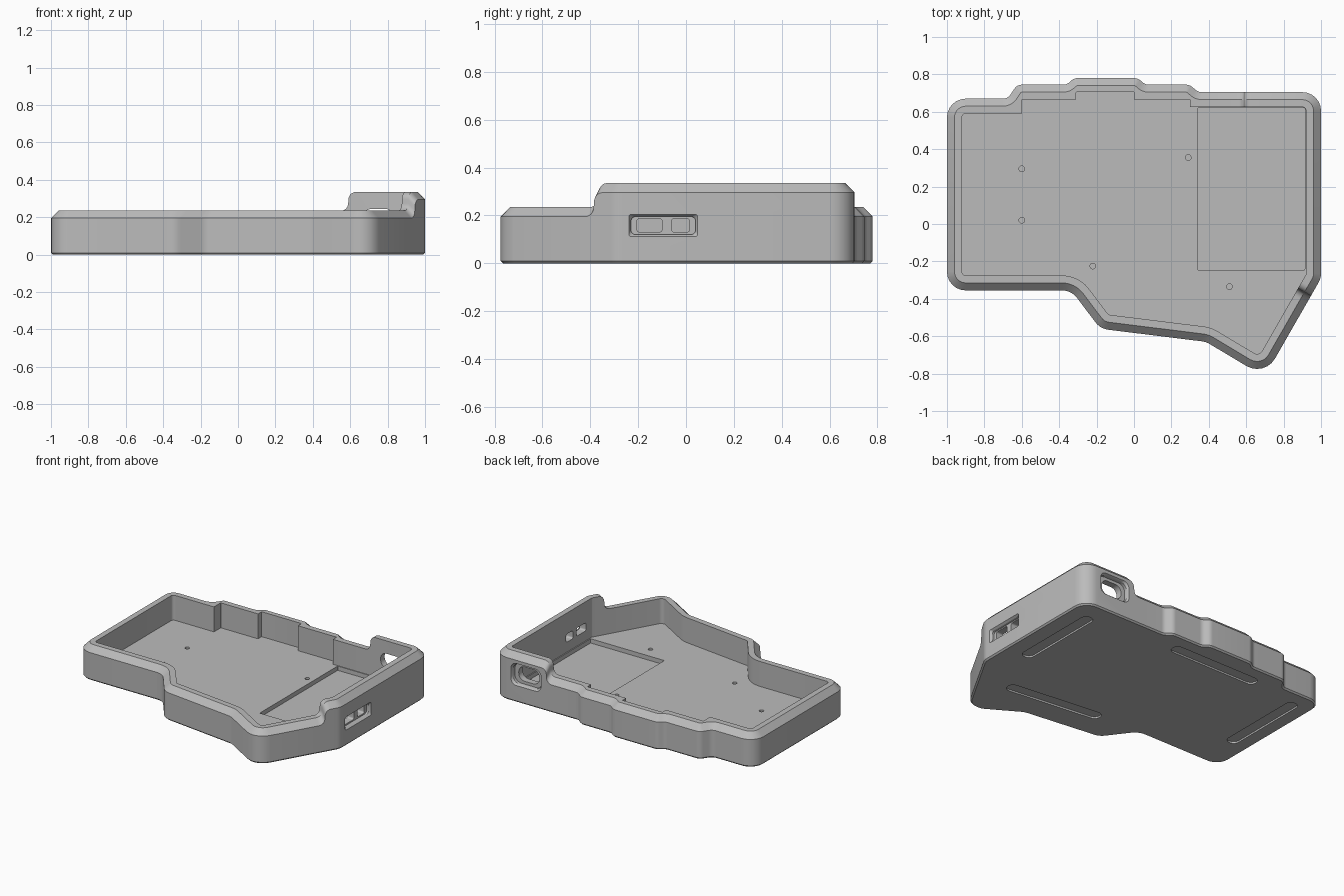
import bpy, bmesh, math
from mathutils import Vector, Matrix

if "Cube" in bpy.data.objects:
    bpy.data.objects.remove(bpy.data.objects["Cube"], do_unlink=True)

LOW, HIGH, CHAMFER, WALL, FLOOR = 0.235, 0.335, 0.04, 0.08, 0.06

grey = bpy.data.materials.new("warm_grey_plastic")
grey.use_nodes = True
grey.diffuse_color = (0.5, 0.5, 0.5, 1)
grey.node_tree.nodes["Principled BSDF"].inputs["Base Color"].default_value = (0.5, 0.5, 0.5, 1)


def corner_frames(corners):
    """Position, inward normals and signed turn for each corner of a ccw polygon."""
    pts = [Vector(c[:2]) for c in corners]
    for i, p in enumerate(pts):
        d1 = (p - pts[i - 1]).normalized()
        d2 = (pts[(i + 1) % len(pts)] - p).normalized()
        n1, n2 = Vector((-d1.y, d1.x)), Vector((-d2.y, d2.x))
        turn = math.atan2(d1.cross(d2), d1.dot(d2))
        yield p, n1, (n1 + n2) / (1 + n1.dot(n2)), turn


def offset(corners, d):
    """Inset a rounded polygon by d, keeping its arcs concentric."""
    out = []
    for c, (p, n1, m, turn) in zip(corners, corner_frames(corners)):
        r = max(c[2] - math.copysign(d, turn), 0.004) if c[2] else 0
        q = p + m * d
        out.append((q.x, q.y, r))
    return out


def rounded(corners, n=6):
    """Outline points: an arc at each rounded corner, one point elsewhere."""
    out = []
    for c, (p, n1, m, turn) in zip(corners, corner_frames(corners)):
        if not c[2]:
            out.append(p)
            continue
        r = math.copysign(c[2], turn)
        for i in range(n + 1):
            out.append(p + m * r + Matrix.Rotation(turn * i / n, 2) @ (n1 * -r))
    return out


def loft(name, rings):
    """Skin equal rings of 3D points and cap both ends."""
    bm = bmesh.new()
    loops = [[bm.verts.new(p) for p in ring] for ring in rings]
    n = len(loops[0])
    for a, b in zip(loops, loops[1:]):
        for i in range(n):
            j = (i + 1) % n
            bm.faces.new((a[i], a[j], b[j], b[i]))
    bm.faces.new(loops[0][::-1])
    bm.faces.new(loops[-1])
    bmesh.ops.recalc_face_normals(bm, faces=bm.faces)
    mesh = bpy.data.meshes.new(name)
    bm.to_mesh(mesh)
    bm.free()
    obj = bpy.data.objects.new(name, mesh)
    bpy.context.collection.objects.link(obj)
    mesh.materials.append(grey)
    return obj


def step_up(a, b):
    """Stations from a (low rim) to b (high rim): a fillet, then a round."""
    a, b, r = Vector(a), Vector(b), 0.04
    prof = []
    for i in range(7):
        t = math.pi / 2 * i / 6
        prof.append((0.49 * math.sin(t), LOW + r * (1 - math.cos(t))))
    prof += [(1 - u, LOW + HIGH - z) for u, z in reversed(prof)]
    return [(*a.lerp(b, u), 0, z) for u, z in prof]


# Outline corners: x, y, radius, rim height
outline = [(-1, -0.355, 0.1, LOW), (-0.335, -0.355, 0.1, LOW), (-0.18, -0.56, 0.1, LOW),
           (0.385, -0.63, 0.1, LOW), (0.698, -0.817, 0.11, LOW)]
outline += step_up((0.9255, -0.42), (0.9656, -0.35))
outline += [(1, -0.29, 0.1, HIGH), (1, 0.705, 0.1, HIGH)]
outline += step_up((0.55, 0.705), (0.63, 0.705))[::-1]
back_steps = [(0.345, 0.705), (0.295, 0.745), (0.06, 0.745), (0.02, 0.78),
              (-0.32, 0.78), (-0.36, 0.745), (-0.625, 0.745), (-0.675, 0.67)]
outline += [(x, y, 0.05, LOW) for x, y in back_steps]
outline.append((-1, 0.67, 0.1, LOW))

# The cavity has square steps along the back wall
cavity = offset(outline, WALL)
square_steps = [(0.3, 0.625), (0.3, 0.665), (0, 0.665), (0, 0.705),
                (-0.31, 0.705), (-0.31, 0.665), (-0.6, 0.665), (-0.6, 0.59)]
cavity[-9:-1] = [(x, y, 0.003) for x, y in square_steps]

heights = [c[3] for c in outline for _ in range(7 if c[2] else 1)]


def ring(corners, z=None, drop=0):
    return [(p.x, p.y, h - drop if z is None else z) for p, h in zip(rounded(corners), heights)]


# Tray body with chamfered rim
case = loft("case_tray", [
    ring(offset(outline, 0.01), 0), ring(outline, 0.01), ring(outline, drop=CHAMFER),
    ring(offset(outline, CHAMFER)), ring(cavity), ring(cavity, FLOOR)])


def cut(tool):
    mod = case.modifiers.new("cut", 'BOOLEAN')
    mod.operation, mod.solver, mod.object = 'DIFFERENCE', 'EXACT', tool
    bpy.context.view_layer.objects.active = case
    bpy.ops.object.modifier_apply(modifier=mod.name)
    bpy.data.objects.remove(tool, do_unlink=True)


def cut_box(u0, u1, v0, v1, radius, depths, place, flare=0):
    """Cut a rounded box; flare widens its last end."""
    box = [(u0, v0, radius), (u1, v0, radius), (u1, v1, radius), (u0, v1, radius)]
    shapes = [box] * (len(depths) - 1) + [offset(box, -flare)]
    cut(loft("cutter", [[place(p.x, p.y, d) for p in rounded(s)]
                        for s, d in zip(shapes, depths)]))


def on_side(u, v, d):
    return (d, u, v)


def on_back(u, v, d):
    return (u, d, v)


def on_floor(u, v, d):
    return (u, v, d)


# Recessed ports in the side and back walls
cut_box(-0.23, 0.04, 0.12, 0.195, 0.02, (0.97, 0.985, 1.01), on_side, 0.015)
for y0, y1 in ((-0.205, -0.1), (-0.06, 0.015)):
    cut_box(y0, y1, 0.13, 0.187, 0.012, (0.85, 1.05), on_side)
cut_box(0.64, 0.86, 0.125, 0.265, 0.05, (0.67, 0.69, 0.715), on_back, 0.012)
cut_box(0.67, 0.83, 0.145, 0.245, 0.045, (0.55, 0.75), on_back)

# Sunken bay in the floor
cut_box(0.34, 0.913, -0.245, 0.62, 0.004, (0.03, 0.1), on_floor)

# Screw holes
for x, y in ((-0.6, 0.295), (-0.6, 0.02), (-0.22, -0.225), (0.29, 0.355), (0.51, -0.335)):
    s = 0.015
    cut_box(x - s, x + s, y - s, y + s, s * 0.98, (0.025, 0.1), on_floor)

# Foot slots underneath
for a, b in (((0.84, -0.08), (0.84, 0.57)), ((-0.86, -0.08), (-0.86, 0.57)),
             ((-0.5, 0.61), (0.19, 0.61)), ((-0.02, -0.36), (0.68, -0.44))):
    mid, along = (Vector(a) + Vector(b)) / 2, Vector(b) - Vector(a)
    spin, half, w = Matrix.Rotation(math.atan2(along.y, along.x), 2), along.length / 2, 0.042

    def on_base(u, v, d):
        return (*(mid + spin @ Vector((u, v))), d)
    cut_box(-half, half, -w, w, w * 0.98, (-0.02, 0.012), on_base)

# Smooth shading with crisp edges
bpy.ops.object.select_all(action='DESELECT')
case.select_set(True)
bpy.context.view_layer.objects.active = case
bpy.ops.object.shade_smooth_by_angle(angle=math.radians(30))
